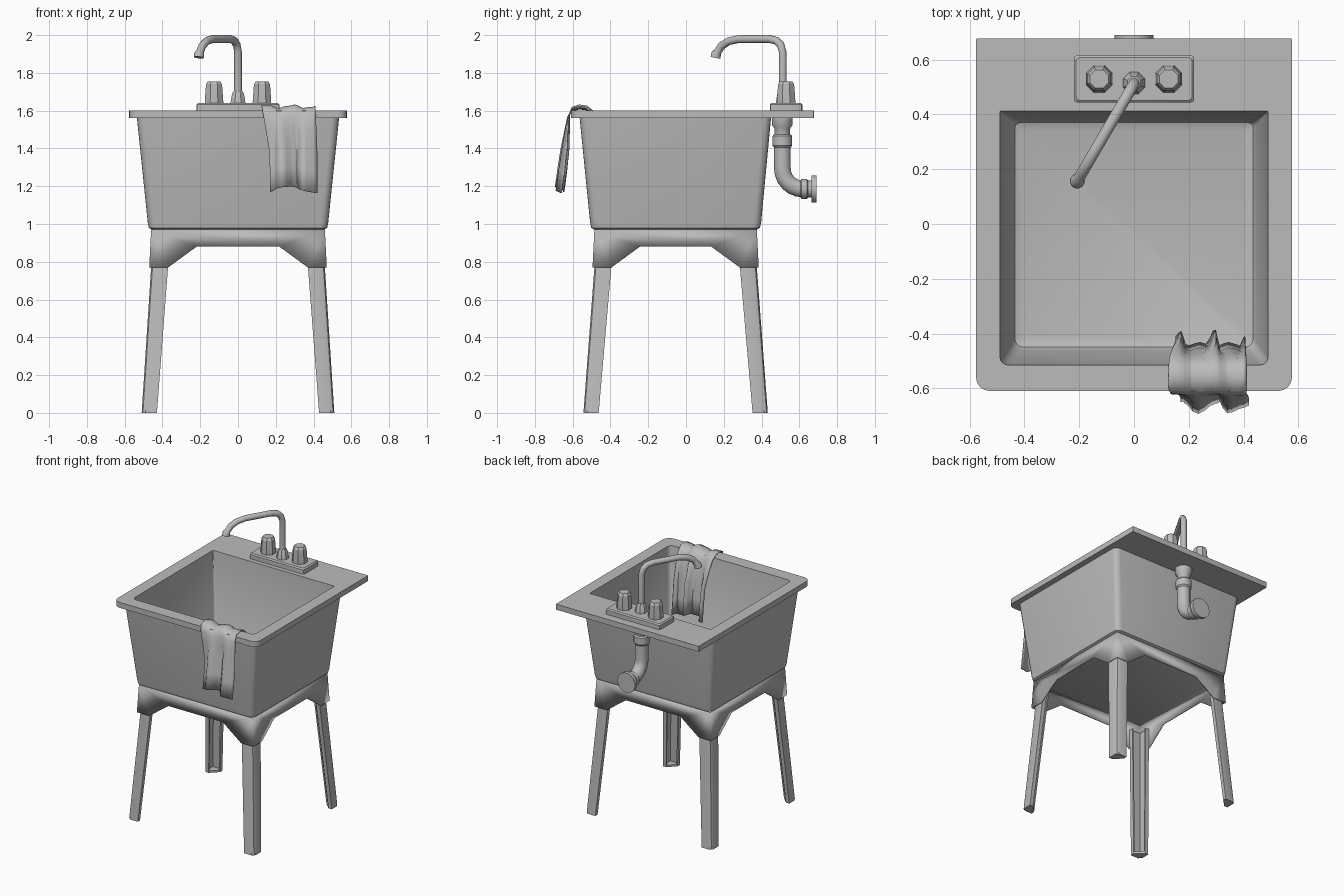
import bpy, bmesh, math
from mathutils import Vector

cube = bpy.data.objects.get("Cube")
if cube:
    bpy.data.objects.remove(cube, do_unlink=True)

GREY = (0.5, 0.5, 0.5, 1)
mat = bpy.data.materials.new("plain grey")
mat.use_nodes = True
mat.diffuse_color = GREY
mat.node_tree.nodes["Principled BSDF"].inputs["Base Color"].default_value = GREY


def finish(name, bm, angle=35, modifiers=()):
    """Turn a bmesh into a shaded object with the shared material."""
    bmesh.ops.remove_doubles(bm, verts=bm.verts, dist=0.0005)
    bmesh.ops.recalc_face_normals(bm, faces=bm.faces)
    mesh = bpy.data.meshes.new(name)
    bm.to_mesh(mesh)
    bm.free()
    mesh.materials.append(mat)
    ob = bpy.data.objects.new(name, mesh)
    bpy.context.collection.objects.link(ob)
    bpy.ops.object.select_all(action='DESELECT')
    ob.select_set(True)
    bpy.context.view_layer.objects.active = ob
    bpy.ops.object.shade_smooth_by_angle(angle=math.radians(angle))
    for kind, settings in modifiers:
        m = ob.modifiers.new(kind.lower(), kind)
        for key, value in settings.items():
            setattr(m, key, value)
    return ob


def loft(name, rings, angle=35, modifiers=()):
    """Skin closed rings in order and cap both ends."""
    bm = bmesh.new()
    vs = [[bm.verts.new(p) for p in ring] for ring in rings]
    n = len(vs[0])
    for a, b in zip(vs, vs[1:]):
        for i in range(n):
            j = (i + 1) % n
            bm.faces.new((a[i], a[j], b[j], b[i]))
    bm.faces.new(vs[0])
    bm.faces.new(vs[-1])
    return finish(name, bm, angle, modifiers)


def sweep(name, pts, radii, side, sides=16, angle=35):
    """Round section along a planar path; side is the plane's normal."""
    pts = [Vector(p) for p in pts]
    side = Vector(side).normalized()
    rings = []
    for i, p in enumerate(pts):
        t = (pts[min(i + 1, len(pts) - 1)] - pts[max(i - 1, 0)]).normalized()
        up = t.cross(side)
        rings.append([p + radii[i] * (side * math.cos(a) + up * math.sin(a))
                      for a in (2 * math.pi * (k + 0.5) / sides for k in range(sides))])
    return loft(name, rings, angle)


def rounded_rect(hx, y0, y1, z, front, back, steps=4):
    ring = []
    for sx, y, r, sy, start in ((1, y1, back, 1, 0), (-1, y1, back, 1, 90),
                                (-1, y0, front, -1, 180), (1, y0, front, -1, 270)):
        for k in range(steps + 1):
            a = math.radians(start + 90 * k / steps)
            ring.append((sx * (hx - r) + r * math.cos(a), y - sy * r + r * math.sin(a), z))
    return ring


# Basin and rim in one skin, from the outer floor round to the inner floor
loft("basin", [
    rounded_rect(0.455, -0.485, 0.375, 0.97, 0.03, 0.03),
    rounded_rect(0.472, -0.502, 0.392, 0.98, 0.04, 0.04),
    rounded_rect(0.478, -0.508, 0.398, 1.01, 0.04, 0.04),
    rounded_rect(0.535, -0.563, 0.45, 1.56, 0.04, 0.04),
    rounded_rect(0.577, -0.61, 0.677, 1.56, 0.05, 0.002),
    rounded_rect(0.577, -0.61, 0.677, 1.60, 0.05, 0.002),
    rounded_rect(0.49, -0.515, 0.412, 1.60, 0.03, 0.003),
    rounded_rect(0.448, -0.462, 0.38, 1.03, 0.03, 0.02),
    rounded_rect(0.435, -0.45, 0.37, 1.005, 0.03, 0.02),
    rounded_rect(0.41, -0.425, 0.345, 0.995, 0.03, 0.02)])

# Stand apron: four notched plates that meet at the corners
MID = -0.055
bm = bmesh.new()
for along_x in (True, False):
    for s in (-1, 1):
        outline = []
        for e in (-1, 1):
            pts = [(0, 0.97), (0, 0.77), (0.1, 0.77), (0.245, 0.88)]
            for inset, z in (pts if e < 0 else pts[::-1]):
                flare = (0.97 - z) * 0.05
                hx, hy = 0.46 + flare, 0.43 + flare
                if along_x:
                    p = (e * (hx - inset), MID + s * hy, z)
                else:
                    p = (s * hx, MID + e * (hy - inset), z)
                outline.append(bm.verts.new(p))
        bm.faces.new(outline)
finish("stand_apron", bm, 30, [("SOLIDIFY", {"thickness": 0.008, "offset": -1})])


# Splayed legs of lipped angle section, each with a foot pad
def corner_ring(profile, sx, sy, z, scale):
    splay = (0.77 - z) / 0.77
    cx, cy = 0.46 + 0.05 * splay, 0.43 + 0.058 * splay
    return [(sx * (cx - u * scale), MID + sy * (cy - v * scale), z) for u, v in profile]


W, T, L = 0.085, 0.01, 0.028
half = [(0.007, 0.007), (0.024, 0), (W, 0), (W, L), (W - T, L), (W - T, T)]
angle_iron = half + [(T, T)] + [(v, u) for u, v in half[:0:-1]]
pad = [(0, 0.02), (0.02, 0), (W, 0), (W, L), (L, W), (0, W)]
for sx, side_name in ((1, "left"), (-1, "right")):
    for sy, end_name in ((-1, "front"), (1, "back")):
        tag = f"{end_name}_{side_name}"
        loft("leg_" + tag, [corner_ring(angle_iron, sx, sy, 0.005, 0.95),
                            corner_ring(angle_iron, sx, sy, 0.9, 1.07)])
        loft("foot_" + tag, [corner_ring(pad, sx, sy, 0, 0.95),
                             corner_ring(pad, sx, sy, 0.015, 0.95)])

# Tap base plate
loft("tap_base", [rounded_rect(hx, 0.53 - hy, 0.53 + hy, z, 0.012, 0.012, 2)
                  for hx, hy, z in ((0.22, 0.086, 1.60), (0.22, 0.086, 1.632),
                                    (0.212, 0.078, 1.64))])

# Octagonal tap knobs
for x, tag in ((0.127, "left"), (-0.127, "right")):
    sweep("knob_" + tag, [(x, 0.53, z) for z in (1.64, 1.65, 1.74, 1.755)],
          [0.053, 0.053, 0.046, 0.036], (1, 0, 0), 8, 25)

# Spout collar and swung spout
sweep("spout_collar", [(0, 0.515, z) for z in (1.64, 1.69, 1.703)],
      [0.043, 0.034, 0.026], (1, 0, 0), 8, 25)
swing = Vector((-0.21, -0.36, 0)).normalized()
path = [(0, 1.68), (0, 1.91), (0.012, 1.947), (0.038, 1.97), (0.08, 1.979), (0.27, 1.979),
        (0.33, 1.968), (0.375, 1.943), (0.4, 1.91), (0.408, 1.9), (0.412, 1.882)]
sweep("spout", [Vector((0, 0.512, z)) + swing * d for d, z in path],
      [0.021] * 9 + [0.027, 0.027], swing.cross(Vector((0, 0, 1))), 12, 50)

# Waste pipe: collars on the drop, an elbow and a wall flange
PY = 0.51
sweep("pipe_collar", [(0, PY, z) for z in (1.57, 1.525, 1.505, 1.46)],
      [0.056, 0.056, 0.042, 0.042], (1, 0, 0))
sweep("pipe_nut", [(0, PY, z) for z in (1.475, 1.465, 1.415, 1.405)],
      [0.045, 0.053, 0.053, 0.045], (1, 0, 0))
elbow = [(math.radians(a)) for a in range(0, 91, 15)]
R = 0.11
sweep("pipe_elbow", [(0, PY, 1.42)]
      + [(0, PY + R * (1 - math.cos(a)), 1.295 - R * math.sin(a)) for a in elbow]
      + [(0, 0.67, 1.185)], [0.045] * (len(elbow) + 2), (1, 0, 0))
sweep("elbow_nut", [(0, y, 1.185) for y in (0.605, 0.612, 0.64, 0.647)],
      [0.045, 0.053, 0.053, 0.045], (1, 0, 0))
sweep("wall_flange", [(0, y, 1.185) for y in (0.665, 0.69)], [0.072, 0.072], (1, 0, 0))

# Draped cloth: a hanging path across the rim with folds that deepen downward
drape = [(-0.665, 1.18), (-0.65, 1.29), (-0.636, 1.4), (-0.628, 1.5), (-0.622, 1.57), (-0.605, 1.608),
         (-0.565, 1.62), (-0.525, 1.614), (-0.495, 1.585), (-0.475, 1.5),
         (-0.46, 1.4), (-0.452, 1.28), (-0.44, 1.17)]
COLS = 18
bm = bmesh.new()
rows = []
for y, z in drape:
    hang = min(1, max(0, (1.62 - z) / 0.25))
    outside = y < -0.55
    row = []
    for k in range(COLS + 1):
        u = k / COLS
        fold = math.sin(4 * math.pi * u + 0.6)
        ripple = math.sin(9 * math.pi * u + 7 * y)
        x = 0.125 + 0.285 * u + 0.035 * hang * (0.5 - u) + 0.012 * hang * math.cos(4 * math.pi * u)
        x += 0.015 * hang if outside else 0
        if outside:
            dy = hang * (0.02 * fold + 0.006 * ripple)
        else:
            dy = hang * (0.05 * max(0, fold) + 0.006 * ripple)
        dz = 0.008 * (1 - hang) * (fold + 0.4 * ripple) + 0.018 * hang * hang * math.sin(5 * u + y)
        row.append(bm.verts.new((x, y + dy, z + dz)))
    rows.append(row)
for a, b in zip(rows, rows[1:]):
    for k in range(COLS):
        bm.faces.new((a[k], a[k + 1], b[k + 1], b[k]))
finish("draped_cloth", bm, 60, [("SOLIDIFY", {"thickness": 0.006, "offset": 0})])
